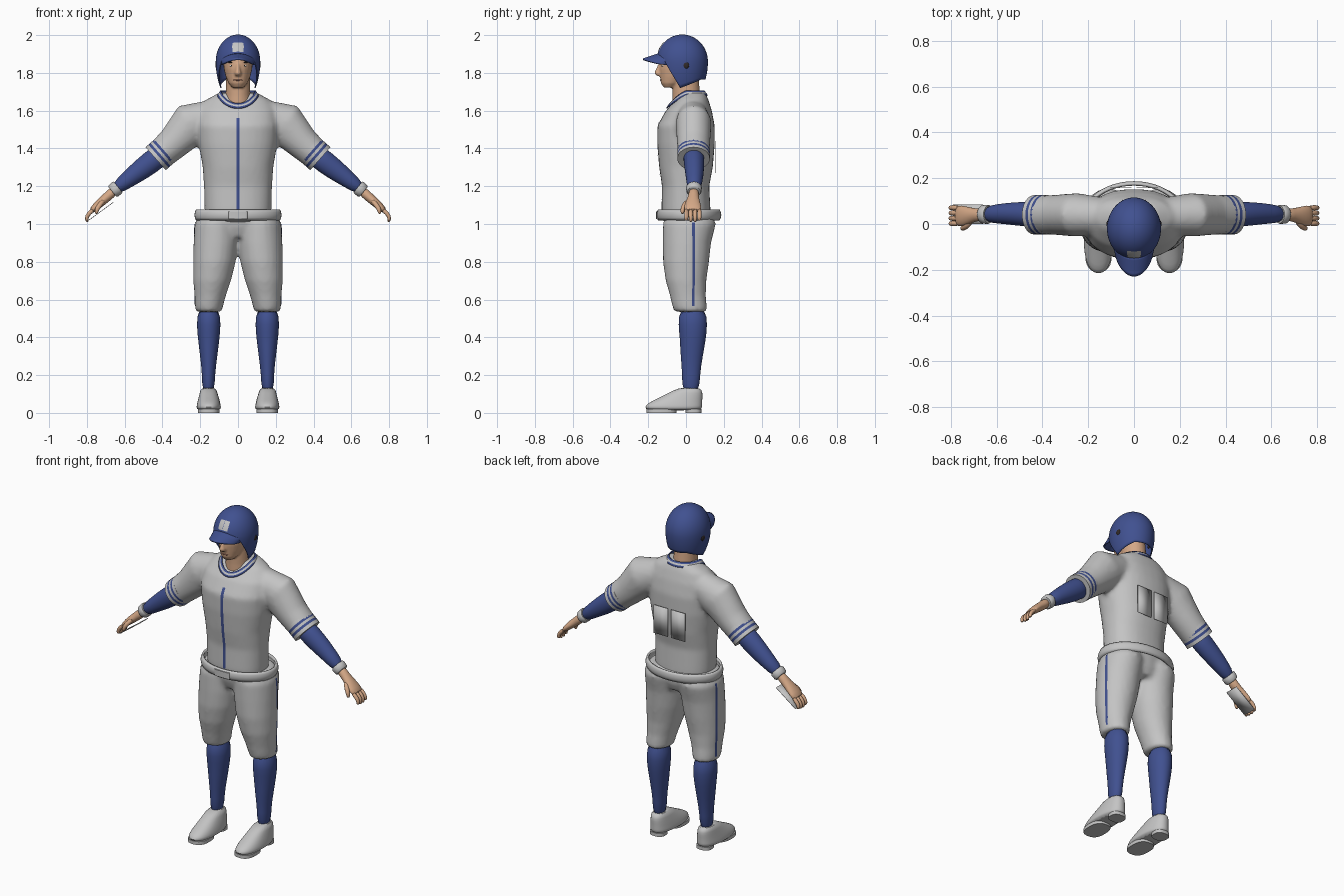
import bpy, bmesh
from math import sin, cos, tau, pi, radians, sqrt, copysign
from mathutils import Vector

cube = bpy.data.objects.get("Cube")
if cube:
    bpy.data.objects.remove(cube, do_unlink=True)


def colour(name, r, g, b):
    m = bpy.data.materials.new(name)
    m.use_nodes = True
    m.diffuse_color = (r, g, b, 1)
    bsdf = m.node_tree.nodes["Principled BSDF"]
    bsdf.inputs["Base Color"].default_value = (r, g, b, 1)
    bsdf.inputs["Roughness"].default_value = 0.7
    return m


GREY = colour("uniform grey", .55, .55, .55)
BLUE = colour("team blue", .052, .082, .28)
SKIN = colour("skin", .66, .39, .24)
DARK = colour("dark brown", .03, .022, .02)
LIPS = colour("lips", .45, .2, .14)
WHITE = colour("eye white", .7, .7, .68)
UP, BACK = Vector((0, 0, 1)), Vector((0, 1, 0))


def finish(name, bm, colours):
    """Turn a bmesh into a smooth shaded object."""
    bmesh.ops.remove_doubles(bm, verts=bm.verts, dist=1e-5)
    bmesh.ops.recalc_face_normals(bm, faces=bm.faces)
    mesh = bpy.data.meshes.new(name)
    bm.to_mesh(mesh)
    bm.free()
    for c in colours:
        mesh.materials.append(c)
    mesh.shade_smooth()
    mesh.set_sharp_from_angle(angle=radians(45))
    obj = bpy.data.objects.new(name, mesh)
    bpy.context.scene.collection.objects.link(obj)
    return obj


def loft(bm, rings, side=1, upright=False, n=24, power=2, bands=()):
    """Closed skin over rings (x, y, z, radius across, radius in depth)."""
    pts = [Vector(r[:3]) for r in rings]
    rows = []
    for i, r in enumerate(rings):
        t = UP if upright else (pts[min(i + 1, len(pts) - 1)] - pts[max(i - 1, 0)]).normalized()
        u = BACK.cross(t).normalized()
        v = t.cross(u)
        row = []
        for k in range(n):
            c, s = cos(tau * k / n), sin(tau * k / n)
            p = (pts[i] + u * r[3] * copysign(abs(c) ** (2 / power), c)
                 + v * r[4] * copysign(abs(s) ** (2 / power), s))
            row.append(bm.verts.new((p.x * side, p.y, p.z)))
        rows.append(row)
    for i, (a, b) in enumerate(zip(rows, rows[1:])):
        for k in range(n):
            f = bm.faces.new((a[k], a[k - 1], b[k - 1], b[k]))
            f.material_index = bands[i] if bands else 0
    bm.faces.new(rows[0])
    bm.faces.new(rows[-1])


def part(name, rings, colours, soft=True, **options):
    bm = bmesh.new()
    loft(bm, rings, **options)
    obj = finish(name, bm, colours)
    if soft:
        obj.modifiers.new("Round", "SUBSURF").levels = 1
        obj.modifiers["Round"].render_levels = 1
    return obj


def blend(obj, voxel, passes):
    """Fuse overlapping shells into one soft skin."""
    m = obj.modifiers.new("Fuse", "REMESH")
    m.mode, m.voxel_size, m.use_smooth_shade = "VOXEL", voxel, True
    s = obj.modifiers.new("Relax", "SMOOTH")
    s.factor, s.iterations = .5, passes
    return obj


def sheet(name, f, nu, nv, colours, bands=(), thick=0, target=None):
    """Surface from f(u, v); optionally thickened or laid onto a target."""
    bm = bmesh.new()
    g = [[bm.verts.new(f(i / nu, j / nv)) for i in range(nu + 1)] for j in range(nv + 1)]
    for j in range(nv):
        for i in range(nu):
            face = bm.faces.new((g[j][i], g[j][i + 1], g[j + 1][i + 1], g[j + 1][i]))
            face.material_index = bands[j] if bands else 0
    obj = finish(name, bm, colours)
    if target:
        w = obj.modifiers.new("Lay on", "SHRINKWRAP")
        w.target, w.wrap_mode, w.offset = target, "ABOVE_SURFACE", .003
    if thick:
        t = obj.modifiers.new("Thickness", "SOLIDIFY")
        t.thickness, t.offset = thick, 0
    return obj


def ball(name, loc, size, mat):
    bm = bmesh.new()
    bmesh.ops.create_uvsphere(bm, u_segments=16, v_segments=10, radius=1)
    for v in bm.verts:
        v.co = Vector(loc) + Vector(a * b for a, b in zip(v.co, size))
    return finish(name, bm, [mat])


# Jersey: torso and short sleeves fused together
bm = bmesh.new()
loft(bm, [(0, .005, 1.01, .17, .125), (0, 0, 1.07, .177, .13), (0, -.002, 1.2, .18, .125),
          (0, 0, 1.3, .187, .142), (0, 0, 1.42, .207, .152), (0, 0, 1.52, .215, .152),
          (0, .015, 1.6, .205, .122), (0, .033, 1.66, .165, .085), (0, .037, 1.695, .1, .065)],
     upright=True, n=32, power=2.3)
for side in (1, -1):
    loft(bm, [(.13, .035, 1.575, .085, .08), (.25, .04, 1.53, .115, .095),
              (.34, .04, 1.43, .089, .088), (.43, .04, 1.35, .078, .083)], side)
jersey = blend(finish("jersey", bm, [GREY]), .013, 5)

# Button stripe and number plates
sheet("button_stripe", lambda u, v: (.018 * u - .009, -.15, 1.07 + .5 * v), 2, 30, [BLUE], target=jersey)
for x0 in (-.105, .01):
    sheet("back_number_plate", lambda u, v: (x0 + .095 * u, .158, 1.27 + .17 * v), 1, 1, [GREY], thick=.003)


# Collar: striped band dipping at the front
def collar(u, v):
    c, s = cos(tau * u), sin(tau * u)
    r = .108 - .018 * v
    return r * s, .005 - r * c, 1.68 - .068 * max(c, 0) ** 1.4 + .026 * v


sheet("collar", collar, 40, 3, [BLUE, GREY], (0, 1, 0), thick=.006)

# Trousers: two legs fused with the hips
bm = bmesh.new()
loft(bm, [(0, .015, .93, .13, .1), (0, .015, .98, .2, .12), (0, .01, 1.06, .195, .13)], upright=True)
for side in (1, -1):
    loft(bm, [(.155, .025, .535, .07, .087), (.153, .018, .57, .075, .092), (.147, .01, .62, .083, .095),
              (.137, 0, .7, .1, .108), (.125, 0, .8, .113, .122), (.117, .005, .9, .118, .128),
              (.113, .018, 1, .117, .14), (.1, .015, 1.06, .1, .12)], side, upright=True)
trousers = blend(finish("trousers", bm, [GREY]), .013, 4)


# Belt: loose open band with a buckle
def belt(u, v):
    c, s = cos(tau * u), sin(tau * u)
    bulge = .008 * sin(pi * v)
    return (.217 + bulge) * s, .015 - (.158 + bulge) * c, 1.022 + .052 * v


sheet("belt", belt, 48, 4, [GREY], thick=.012)
part("belt_buckle", [(0, -.146, z, .05, .012) for z in (1.027, 1.035, 1.057, 1.065)],
     [GREY], False, upright=True, power=5)

for side, label in ((1, "left"), (-1, "right")):
    sheet(label + "_trouser_stripe", lambda u, v: (side * .232, .033 + .015 * u, .565 + .445 * v),
          2, 30, [BLUE], target=trousers)

    # Sock, shoe and sole
    part(label + "_sock", [(.155, .035, .56, .06, .074), (.155, .036, .46, .064, .077),
                           (.155, .037, .4, .058, .07), (.155, .03, .3, .046, .059),
                           (.156, .027, .2, .033, .046), (.157, .025, .11, .035, .048)],
         [BLUE], side=side, upright=True)
    part(label + "_shoe", [(.155, -.065, .012, .062, .148), (.155, -.066, .03, .066, .153),
                           (.155, -.06, .05, .062, .147), (.155, -.033, .075, .056, .12),
                           (.156, -.003, .105, .047, .092), (.157, .022, .136, .04, .057)],
         [GREY], side=side, upright=True, power=2.3)
    for piece, y, w, d in (("toe", -.13, .058, .08), ("heel", .04, .046, .042)):
        part(label + "_" + piece + "_sole", [(.155, y, z, w, d) for z in (0, .02)],
             [GREY], False, side=side, upright=True, power=2.6)

    # Striped sleeve cuff
    part(label + "_sleeve_cuff", [(.436 - .75 * s, .04, 1.346 + .66 * s, .081, .086)
                                  for s in (0, .02, .034, .048, .062, .08)],
         [GREY, BLUE], False, side=side, bands=(0, 1, 0, 1, 0))

    # Undersleeve and wristband
    part(label + "_undersleeve", [(.38, .04, 1.39, .062, .06), (.47, .043, 1.32, .06, .054),
                                  (.53, .045, 1.275, .054, .05), (.59, .045, 1.23, .043, .043),
                                  (.65, .042, 1.183, .034, .036)], [BLUE], side=side)
    part(label + "_wristband", [(.635, .042, 1.196, .036, .038), (.64, .042, 1.192, .04, .042),
                                (.66, .042, 1.174, .038, .04), (.665, .042, 1.17, .033, .035)],
         [GREY], False, side=side)

    # Hand: palm, fingers and thumb
    bm = bmesh.new()
    loft(bm, [(.65, .042, 1.183, .027, .028), (.69, .04, 1.145, .025, .027), (.72, .037, 1.12, .024, .037),
              (.755, .035, 1.09, .02, .047), (.778, .035, 1.065, .015, .045)], side)
    for k in range(4):
        y = .002 + .023 * k
        drop = .008 * abs(k - 1.5)
        loft(bm, [(.763, y, 1.078, .012, .012), (.792, y, 1.055, .012, .012),
                  (.803, y, 1.03, .011, .011), (.797, y, 1.005 + drop, .008, .008)], side, n=10)
    loft(bm, [(.71, .015, 1.125, .014, .016), (.735, -.012, 1.098, .014, .014),
              (.75, -.02, 1.072, .012, .012), (.75, -.018, 1.052, .008, .008)], side, n=10)
    finish(label + "_hand", bm, [SKIN]).modifiers.new("Round", "SUBSURF").levels = 1

    # Eye, brow and helmet ear hole
    ball(label + "_eye", (side * .031, -.119, 1.838), (.014, .01, .007), WHITE)
    ball(label + "_pupil", (side * .031, -.126, 1.838), (.006, .005, .006), DARK)
    ball(label + "_brow", (side * .032, -.121, 1.856), (.021, .01, .004), DARK)
    ball(label + "_ear_hole", (side * .112, 0, 1.84), (.008, .017, .018), DARK)

# Small flat plate held at the right hand
sheet("hand_plate", lambda u, v: (-.79 + .13 * u, .085 * v, 1.02 + .095 * u), 1, 1, [GREY], thick=.003)

# Head, neck and nose fused together
bm = bmesh.new()
loft(bm, [(0, -.088, 1.722, .03, .03), (0, -.073, 1.745, .05, .06), (0, -.05, 1.78, .065, .088),
          (0, -.035, 1.82, .075, .108), (0, -.025, 1.87, .08, .113), (0, -.02, 1.92, .075, .105),
          (0, -.02, 1.96, .045, .06)], upright=True)
loft(bm, [(0, .01, 1.58, .076, .082), (0, .002, 1.68, .066, .073), (0, -.005, 1.8, .062, .07)], upright=True)
loft(bm, [(0, -.132, 1.85, .009, .014), (0, -.143, 1.815, .013, .019),
          (0, -.147, 1.797, .019, .022), (0, -.14, 1.784, .014, .014)], upright=True, n=12)
blend(finish("head", bm, [SKIN]), .006, 3)
ball("mouth", (0, -.129, 1.762), (.024, .008, .005), LIPS)


# Helmet: dome whose lower edge drops into pointed ear flaps
def helmet_edge(a):
    if a < 84:
        t = min(max((a - 45) / 39, 0), 1)
        return 1.872 - .152 * t
    return 1.72 + .045 * min((a - 84) / 60, 1)


def helmet_shell(u, v):
    angle = tau * u
    a = abs(360 * u - 360 * round(u))
    if v <= .6:
        z = 1.86 + .14 * cos(v / .6 * radians(82))
    else:
        start = 1.86 + .14 * cos(radians(82))
        z = start + (helmet_edge(a) - start) * (v - .6) / .4
    r = sqrt(max(0, 1 - ((z - 1.86) / .14) ** 2)) if z > 1.86 else 1 - 11 * (1.86 - z) ** 2
    return .115 * r * sin(angle), -.02 - .133 * r * cos(angle), z


helmet = sheet("helmet", helmet_shell, 60, 20, [BLUE], thick=.006)


def brim(u, v):
    a = 2 * u - 1
    x = .09 * a * (1 - .08 * v)
    y = -.01 - .134 * sqrt(1 - (x / .117) ** 2)
    return x, y - .084 * v * sqrt(max(0, 1 - a * a)), 1.9 - .028 * v - .03 * a * a


sheet("helmet_brim", brim, 24, 6, [BLUE], thick=.009)
for x0 in (-.031, .001):
    sheet("helmet_badge", lambda u, v: (x0 + .03 * u, -.15 + .03 * v, 1.912 + .05 * v),
          6, 6, [GREY], target=helmet)
